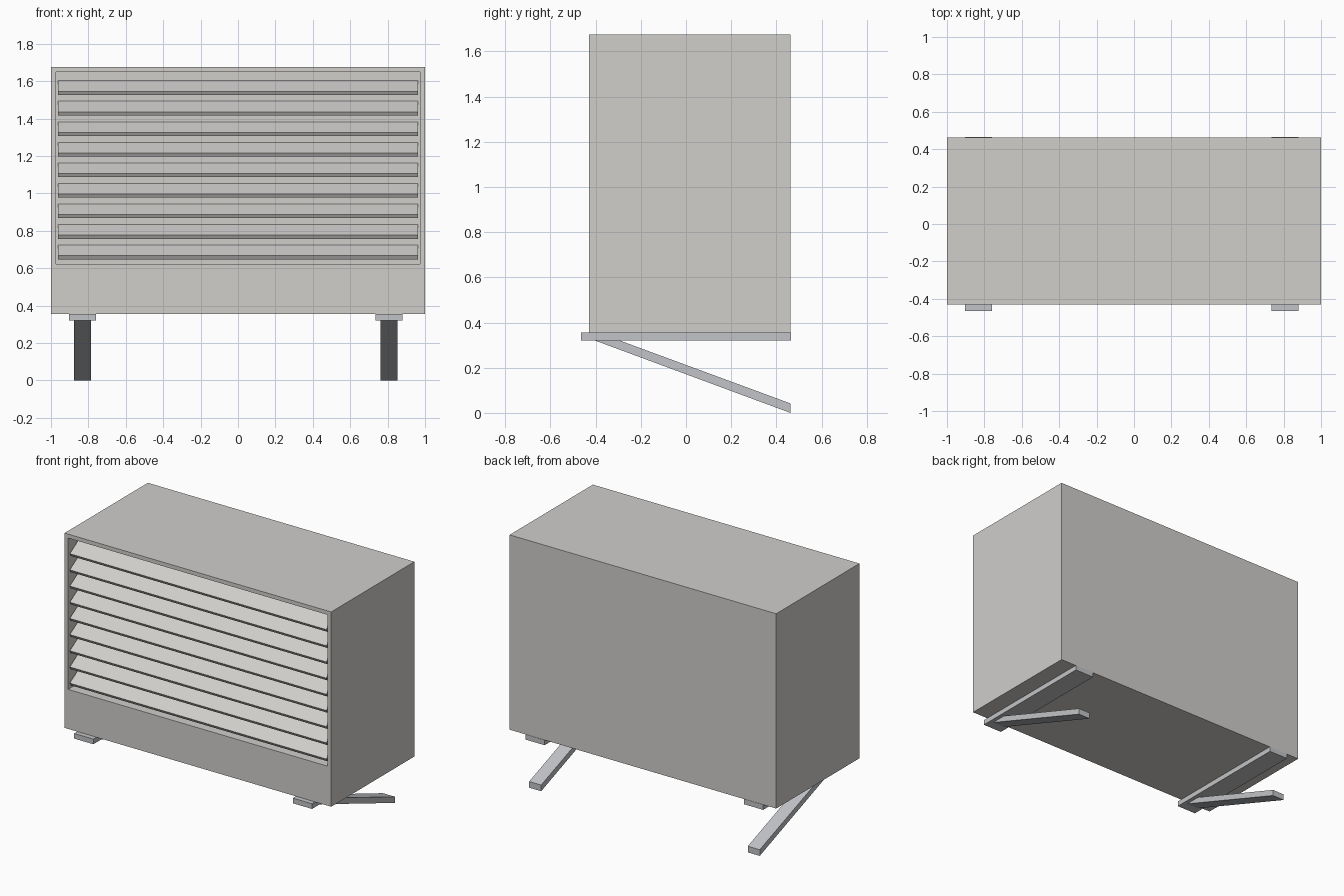
import bpy, bmesh
from mathutils import Vector

if "Cube" in bpy.data.objects:
    bpy.data.objects.remove(bpy.data.objects["Cube"])


def material(name, rgb):
    m = bpy.data.materials.new(name)
    m.diffuse_color = (*rgb, 1)
    m.use_nodes = True
    m.node_tree.nodes["Principled BSDF"].inputs["Base Color"].default_value = m.diffuse_color
    return m


CASE = material("warm light grey", (0.63, 0.62, 0.60))
STEEL = material("steel grey", (0.54, 0.55, 0.57))


def finish(name, bm, mat):
    bmesh.ops.recalc_face_normals(bm, faces=bm.faces)
    me = bpy.data.meshes.new(name)
    bm.to_mesh(me)
    bm.free()
    me.materials.append(mat)
    ob = bpy.data.objects.new(name, me)
    bpy.context.collection.objects.link(ob)
    return ob


def box(lo, hi):
    bm = bmesh.new()
    bmesh.ops.create_cube(bm, size=1)
    for v in bm.verts:
        v.co = Vector([lo[i] if v.co[i] < 0 else hi[i] for i in range(3)])
    return bm


def extrude_profile(bm, yz, x0, x1):
    """Prism with a (y, z) outline running along x."""
    f = bm.faces.new([bm.verts.new((x0, y, z)) for y, z in yz])
    ext = bmesh.ops.extrude_face_region(bm, geom=[f])["geom"]
    moved = [g for g in ext if isinstance(g, bmesh.types.BMVert)]
    bmesh.ops.translate(bm, verts=moved, vec=(x1 - x0, 0, 0))


FRONT, BACK = -0.43, 0.462
RECESS = 0.095

# casing with a recessed front opening
bm = box((-1, FRONT, 0.354), (1, BACK, 1.675))
bm.normal_update()
front = min(bm.faces, key=lambda f: f.calc_center_median().y)
bmesh.ops.inset_individual(bm, faces=[front], thickness=0.038)
for v in front.verts:
    if v.co.z < 1:
        v.co.z = 0.622
inner = bmesh.ops.extrude_discrete_faces(bm, faces=[front])["faces"][0]
bmesh.ops.translate(bm, verts=inner.verts[:], vec=(0, RECESS, 0))
finish("casing", bm, CASE)

# nine louvre slats sloping down towards the front
bm = bmesh.new()
for i in range(9):
    z = 1.545 - i * 0.1097
    y0, y1 = FRONT + 0.001, FRONT + RECESS
    extrude_profile(bm, [(y0, z), (y1, z + 0.057), (y1, z + 0.03),
                         (y0 + 0.012, z - 0.02)], -0.962, 0.962)
finish("louvre_slats", bm, CASE)

# support rails and slanted legs underneath
for side, x in (("left", -0.832), ("right", 0.808)):
    finish(side + "_rail",
           box((x - 0.072, -0.464, 0.32), (x + 0.072, 0.464, 0.355)), STEEL)
    bm = bmesh.new()
    extrude_profile(bm, [(-0.405, 0.321), (-0.295, 0.321),
                         (0.462, 0.042), (0.462, 0.0)], x - 0.045, x + 0.045)
    finish(side + "_leg", bm, STEEL)
